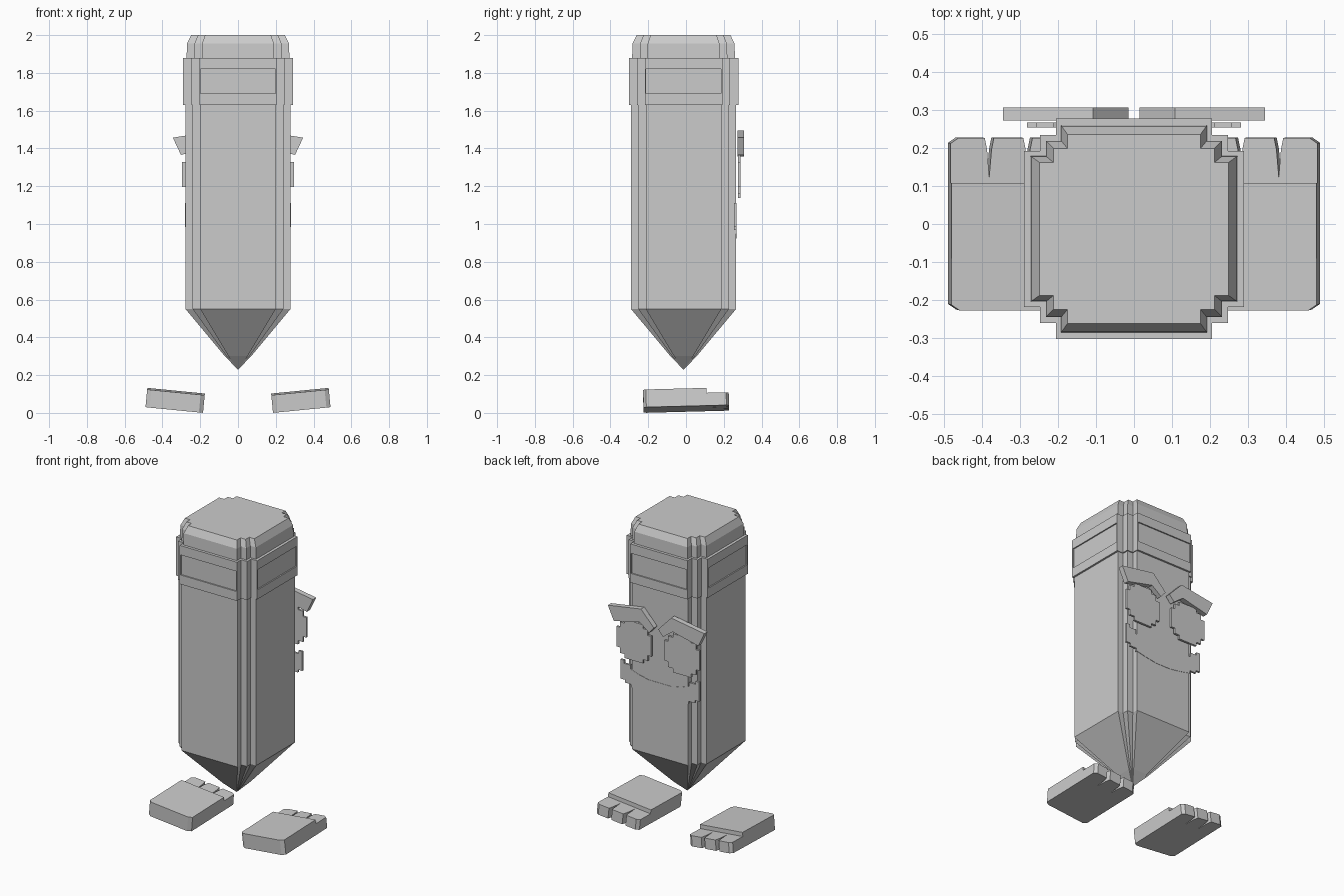
import bpy, bmesh, math
from mathutils import Matrix, Vector

cube = bpy.data.objects.get("Cube")
if cube:
    bpy.data.objects.remove(cube, do_unlink=True)

GREY = (0.6, 0.6, 0.6, 1)
mat = bpy.data.materials.new("plain grey")
mat.use_nodes = True
mat.diffuse_color = GREY
mat.node_tree.nodes["Principled BSDF"].inputs["Base Color"].default_value = GREY
CY = -0.013  # centre of the body in y


def finish(name, bm):
    bmesh.ops.recalc_face_normals(bm, faces=bm.faces)
    mesh = bpy.data.meshes.new(name)
    bm.to_mesh(mesh)
    bm.free()
    mesh.materials.append(mat)
    obj = bpy.data.objects.new(name, mesh)
    bpy.context.collection.objects.link(obj)
    return obj


def stepped_ring(a, b, c):
    """Square outline with two square steps at each corner."""
    corner = [(c, a), (b, a), (b, b), (a, b), (a, c)]
    pts = []
    for _ in range(4):
        pts += corner
        corner = [(-y, x) for x, y in corner]
    return pts


def loft(abc, levels):
    """Stack stepped outlines given as (scale, z)."""
    bm = bmesh.new()
    rings = [[bm.verts.new((x * s, y * s + CY, z)) for x, y in stepped_ring(*abc)]
             for s, z in levels]
    n = len(rings[0])
    for lo, hi in zip(rings, rings[1:]):
        for i in range(n):
            j = (i + 1) % n
            bm.faces.new((lo[i], lo[j], hi[j], hi[i]))
    bm.faces.new(rings[0][::-1])
    bm.faces.new(rings[-1])
    return bm


def prism(bm, outline, place, lo, hi):
    """Extrude an outline; place maps (u, v, height) to a position."""
    ends = [[bm.verts.new(place(u, v, h)) for u, v in outline] for h in (lo, hi)]
    n = len(outline)
    for i in range(n):
        j = (i + 1) % n
        bm.faces.new((ends[0][i], ends[0][j], ends[1][j], ends[1][i]))
    bm.faces.new(ends[0][::-1])
    bm.faces.new(ends[1])


# Shaft, sharpened point and eraser
BODY = (0.2, 0.24, 0.278)
finish("pencil_shaft", loft(BODY, [(1, 0.55), (1, 1.7)]))
finish("sharpened_point", loft(BODY, [(0.004, 0.23), (0.25, 0.3), (1, 0.55)]))
finish("eraser", loft((0.19, 0.23, 0.27), [(1.01, 1.86), (1, 1.955), (0.92, 2.0)]))

# Collar with a recessed panel on each broad side
bm = loft((0.205, 0.247, 0.29), [(1, 1.63), (1, 1.88)])
bm.normal_update()
panels = [f for f in bm.faces if abs(f.normal.z) < 0.1 and f.calc_area() > 0.09]
bmesh.ops.inset_individual(bm, faces=panels, thickness=0.01)
for f in panels:
    for v in f.verts:
        v.co.z = 1.82 if v.co.z > 1.755 else 1.69
    normal = f.normal.copy()
    new = bmesh.ops.extrude_discrete_faces(bm, faces=[f])["faces"]
    bmesh.ops.translate(bm, verts=new[0].verts[:], vec=normal * -0.008)
finish("collar", bm)

# Mouth: thick smile with stepped ends
half = [(0.05, 0.922), (0.1, 0.929), (0.15, 0.938), (0.205, 0.95), (0.205, 0.967),
        (0.25, 0.967), (0.25, 0.985), (0.281, 0.985), (0.281, 1.11), (0.255, 1.11),
        (0.255, 1.09), (0.21, 1.09), (0.21, 1.065), (0.15, 1.045), (0.08, 1.03)]
smile = half + [(-x, z) for x, z in reversed(half)]
bm = bmesh.new()
prism(bm, smile, lambda u, v, h: (u, h, v), 0.254, 0.267)
finish("mouth", bm)

# Outlines for eyes, eyebrows and feet
eye = stepped_ring(0.065, 0.1, 0.125)
brow = [(0.345, 1.457), (0.108, 1.495), (0.015, 1.397), (0.05, 1.357),
        (0.118, 1.408), (0.302, 1.366)]
W, BACK, STEP, TOE = 0.153, -0.225, 0.11, 0.228
heel = [(-W, STEP), (-W, BACK + 0.015), (-W + 0.022, BACK),
        (W - 0.022, BACK), (W, BACK + 0.015), (W, STEP)]
toes = [(W, STEP), (W, TOE - 0.014), (W - 0.02, TOE)]
for cut in (0.051, -0.051):  # slits between the three toes
    toes += [(cut + 0.012, TOE), (cut + 0.006, TOE - 0.03), (cut, 0.125),
             (cut - 0.006, TOE - 0.03), (cut - 0.012, TOE)]
toes += [(-W + 0.02, TOE), (-W, TOE - 0.014), (-W, STEP)]
tilt = (Matrix.Translation((0.337, 0, 0.021)) @ Matrix.Rotation(math.radians(-5.6), 4, "Y")
        @ Matrix.Rotation(math.radians(1.5), 4, "X"))

for side, s in (("left", 1), ("right", -1)):
    def upright(u, v, h):
        return (s * u, h, v)

    def on_foot(u, v, h):
        p = tilt @ Vector((u, v, h))
        return (s * p.x, p.y, p.z)

    bm = bmesh.new()
    prism(bm, [(x + 0.172, z + 1.262) for x, z in eye], upright, 0.274, 0.288)
    finish(side + "_eye", bm)

    bm = bmesh.new()
    prism(bm, brow, upright, 0.272, 0.306)
    finish(side + "_eyebrow", bm)

    bm = bmesh.new()
    prism(bm, heel, on_foot, 0, 0.094)
    prism(bm, toes, on_foot, 0, 0.068)
    finish(side + "_foot", bm)
